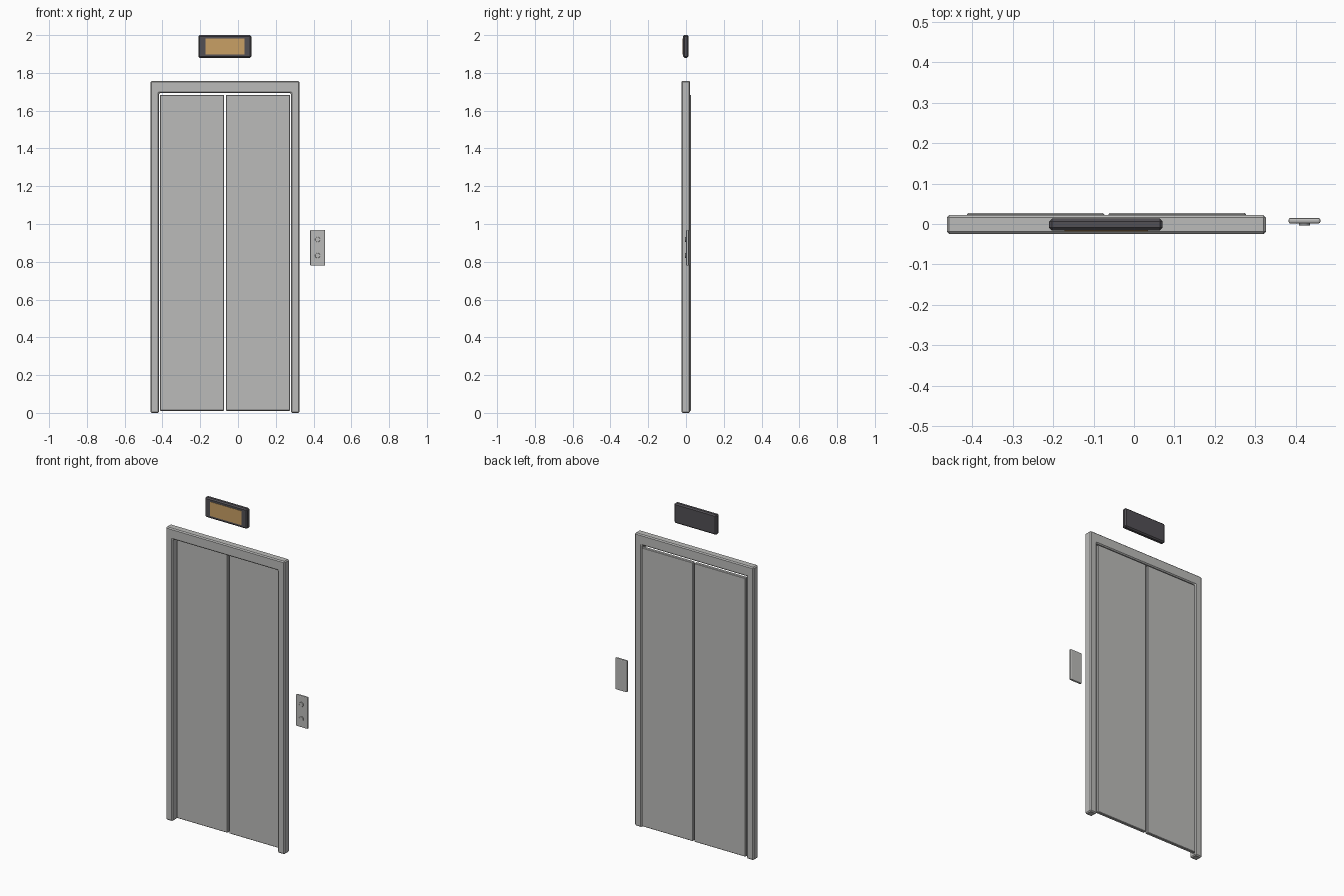
import bpy
import bmesh
from math import pi
from mathutils import Matrix, Vector

cube = bpy.data.objects.get("Cube")
if cube:
    bpy.data.objects.remove(cube, do_unlink=True)


def material(name, rgb):
    mat = bpy.data.materials.new(name)
    mat.use_nodes = True
    mat.diffuse_color = (*rgb, 1)
    bsdf = next(n for n in mat.node_tree.nodes if n.type == 'BSDF_PRINCIPLED')
    bsdf.inputs["Base Color"].default_value = (*rgb, 1)
    return mat


metal = material("light grey metal", (0.5, 0.5, 0.49))
dark = material("dark grey plastic", (0.085, 0.08, 0.09))
amber = material("amber display", (0.58, 0.35, 0.13))


def finish(name, bm, mat, bevel=0, segments=1):
    bmesh.ops.recalc_face_normals(bm, faces=bm.faces)
    mesh = bpy.data.meshes.new(name)
    bm.to_mesh(mesh)
    bm.free()
    mesh.materials.append(mat)
    obj = bpy.data.objects.new(name, mesh)
    bpy.context.collection.objects.link(obj)
    if bevel:
        mod = obj.modifiers.new("edge chamfer", 'BEVEL')
        mod.width = bevel
        mod.segments = segments
    return obj


def slab(name, outline, front, back, mat, bevel=0, segments=1):
    """Extrude an x-z outline from front to back along y."""
    bm = bmesh.new()
    face = bm.faces.new([bm.verts.new((x, front, z)) for x, z in outline])
    grown = bmesh.ops.extrude_face_region(bm, geom=[face])["geom"]
    verts = [g for g in grown if isinstance(g, bmesh.types.BMVert)]
    bmesh.ops.translate(bm, verts=verts, vec=Vector((0, back - front, 0)))
    return finish(name, bm, mat, bevel, segments)


def rect(x0, x1, z0, z1):
    return [(x0, z0), (x1, z0), (x1, z1), (x0, z1)]


# Door surround: one continuous upside-down U
left, right, top = -0.463, 0.326, 1.757
in_left, in_right, in_top = -0.417, 0.28, 1.693
slab("door_frame",
     [(left, 0), (in_left, 0), (in_left, in_top), (in_right, in_top),
      (in_right, 0), (right, 0), (right, top), (left, top)],
     -0.025, 0.022, metal, 0.006)

# Pair of sliding doors, mirrored about the middle of the frame
centre = (left + right) / 2
for side, sign in (("right", -1), ("left", 1)):
    x0, x1 = sorted((centre + sign * 0.005, centre + sign * 0.345))
    slab(side + "_door", rect(x0, x1, 0.011, 1.684), 0.007, 0.027, metal, 0.003)

# Floor indicator above the doors
slab("indicator_housing", rect(-0.21, 0.071, 1.88, 2.0), -0.016, 0.013, dark, 0.007)
slab("indicator_display", rect(-0.172, 0.035, 1.897, 1.982), -0.018, -0.0155, amber)

# Call panel with two round buttons
slab("call_panel", rect(0.382, 0.461, 0.779, 0.969), 0.001, 0.015, metal, 0.005, 2)
for name, z in (("up_button", 0.918), ("down_button", 0.833)):
    bm = bmesh.new()
    place = Matrix.Translation((0.4215, 0, z)) @ Matrix.Rotation(pi / 2, 4, 'X')
    bmesh.ops.create_cone(bm, cap_ends=True, segments=24, radius1=0.0135,
                          radius2=0.0135, depth=0.008, matrix=place)
    finish(name, bm, metal, 0.001)
